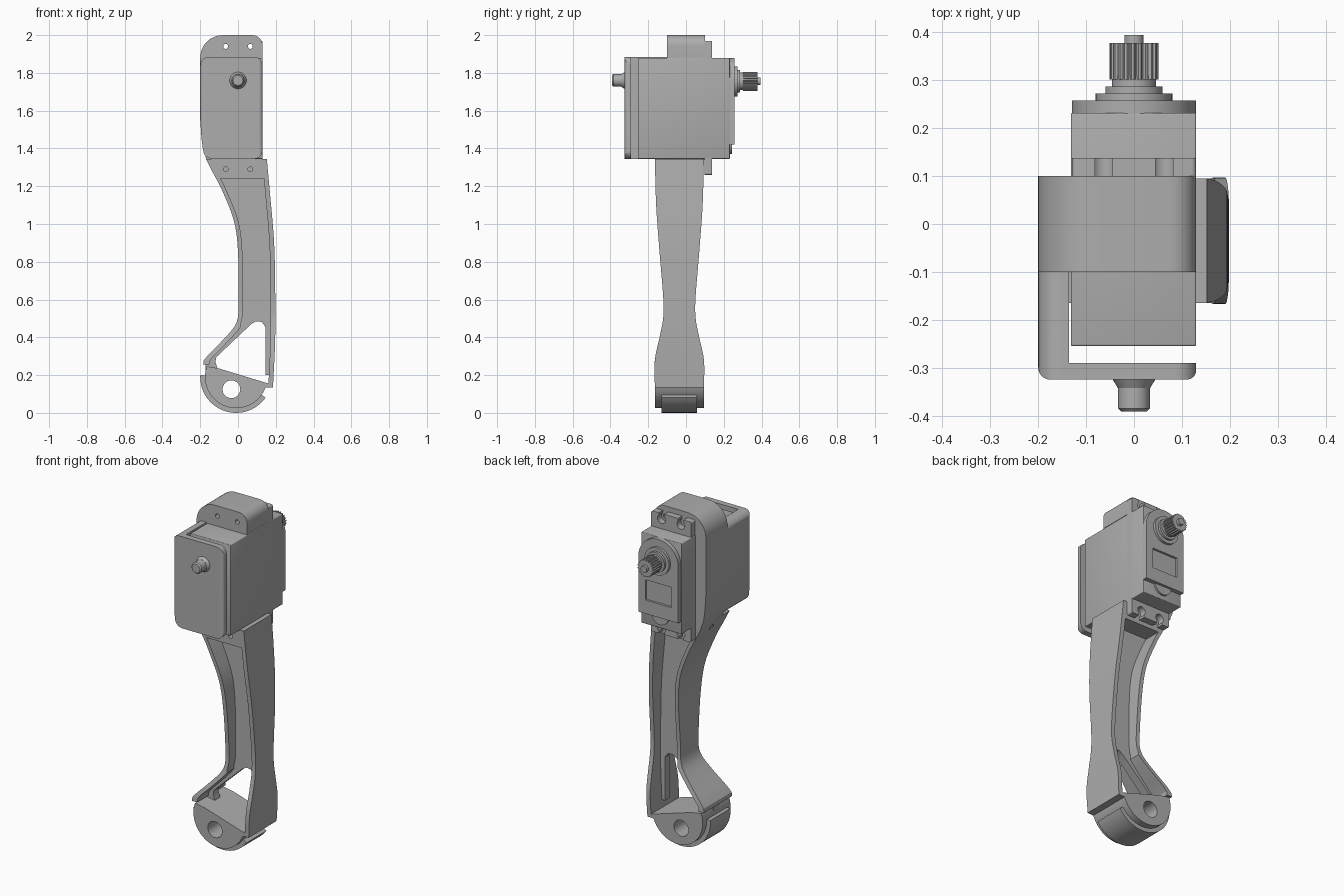
import bpy, bmesh, math
from mathutils import Vector

cube = bpy.data.objects.get("Cube")
if cube:
    bpy.data.objects.remove(cube, do_unlink=True)

grey = bpy.data.materials.new("plain grey")
grey.use_nodes = True
grey.diffuse_color = (0.42, 0.42, 0.42, 1)
grey.node_tree.nodes["Principled BSDF"].inputs["Base Color"].default_value = (0.42, 0.42, 0.42, 1)


def activate(ob):
    bpy.ops.object.select_all(action='DESELECT')
    ob.select_set(True)
    bpy.context.view_layer.objects.active = ob


def skin(name, rings, bevel=0):
    """Closed solid through a series of equal-length rings."""
    bm = bmesh.new()
    loops = [[bm.verts.new(p) for p in ring] for ring in rings]
    n = len(loops[0])
    for a, b in zip(loops, loops[1:]):
        for i in range(n):
            j = (i + 1) % n
            bm.faces.new((a[i], a[j], b[j], b[i]))
    bm.faces.new(loops[0])
    bm.faces.new(loops[-1])
    bmesh.ops.recalc_face_normals(bm, faces=bm.faces)
    mesh = bpy.data.meshes.new(name)
    bm.to_mesh(mesh)
    bm.free()
    ob = bpy.data.objects.new(name, mesh)
    bpy.context.collection.objects.link(ob)
    mesh.materials.append(grey)
    if bevel:
        mod = ob.modifiers.new("bevel", 'BEVEL')
        mod.width, mod.segments, mod.angle_limit = bevel, 3, math.radians(50)
        activate(ob)
        bpy.ops.object.modifier_apply(modifier="bevel")
    return ob


def prism(name, pts, y0, y1, bevel=0):
    return skin(name, [[(x, y, z) for x, z in pts] for y in (y0, y1)], bevel)


def arc(cx, cz, r, a0, a1, n=10):
    angles = [math.radians(a0 + (a1 - a0) * i / n) for i in range(n + 1)]
    return [(cx + r * math.cos(a), cz + r * math.sin(a)) for a in angles]


def disc(name, x, z, r, y0, y1, r1=None, n=40):
    rings = [[(px, y, pz) for px, pz in arc(x, z, rad, 0, 360, n)[:-1]]
             for y, rad in ((y0, r), (y1, r1 or r))]
    return skin(name, rings)


def rect(x0, x1, z0, z1):
    return [(x0, z0), (x1, z0), (x1, z1), (x0, z1)]


def rounded(x0, x1, z0, z1, r):
    return (arc(x1 - r, z1 - r, r, 0, 90) + arc(x0 + r, z1 - r, r, 90, 180)
            + arc(x0 + r, z0 + r, r, 180, 270) + arc(x1 - r, z0 + r, r, 270, 360))


def boolean(ob, cutter, op='DIFFERENCE'):
    mod = ob.modifiers.new("cut", 'BOOLEAN')
    mod.operation, mod.object, mod.solver = op, cutter, 'EXACT'
    activate(ob)
    bpy.ops.object.modifier_apply(modifier="cut")
    bpy.data.objects.remove(cutter, do_unlink=True)


def curve(table):
    """Smooth interpolation of (z, value) pairs given in rising z."""
    def slope(i):
        a, b = table[max(i - 1, 0)], table[min(i + 1, len(table) - 1)]
        return (b[1] - a[1]) / (b[0] - a[0])

    def f(z):
        i = max([k for k in range(len(table) - 1) if table[k][0] <= z] or [0])
        (za, va), (zb, vb) = table[i], table[i + 1]
        h = zb - za
        t = min(max((z - za) / h, 0), 1)
        return ((2*t**3 - 3*t*t + 1) * va + (t**3 - 2*t*t + t) * h * slope(i)
                + (3*t*t - 2*t**3) * vb + (t**3 - t*t) * h * slope(i + 1))
    return f


# Leg outline: outer edges in x and half depth in y, by height
left = curve([(.25, -.185), (.28, -.18), (.37, -.095), (.455, -.02), (.51, 0), (.6, .002),
              (.85, 0), (1.01, -.02), (1.18, -.085), (1.28, -.137), (1.35, -.172)])
right = curve([(.13, .185), (.4, .197), (.73, .196), (.92, .19), (1.155, .17), (1.35, .152)])
half = curve([(.13, .13), (.28, .13), (.4, .105), (.5, .086), (.6, .085), (.85, .105),
              (1.1, .123), (1.35, .13)])
MID = -0.035


def loft(name, z0, z1, x0, x1, depth, n=48):
    rings = []
    for i in range(n + 1):
        z = z0 + (z1 - z0) * i / n
        d = depth(z)
        rings.append([(x0(z), MID - d, z), (x1(z), MID - d, z),
                      (x1(z), MID + d, z), (x0(z), MID + d, z)])
    return skin(name, rings)


# Leg walls, web with triangular window, and top block
leg_left_wall = loft("leg_left_wall", .255, 1.345, left,
                     lambda z: left(z) + (.034 if z < .46 else .023), half)
loft("leg_right_wall", .135, 1.345, lambda z: right(z) - .025, right, half)
web = loft("leg_web", .2, 1.3, lambda z: left(max(z, .26)) + .012,
           lambda z: right(z) - .012, lambda z: .025)
window = [(.145, .13), (.145, .455), (.125, .482), (.095, .485), (.07, .47),
          (-.115, .295), (-.12, .27), (-.11, .24), (-.1, .17)]
boolean(web, prism("cutter", window, -.3, .3))
block = loft("leg_top_block", 1.24, 1.345, lambda z: left(z) + .005, lambda z: right(z) - .005, half, 8)

# Foot with axle hole and raised sole strip
foot = prism("foot", arc(-.01, .19, .165, 160, 340, 40) + [(.17, .135), (.172, .152), (-.1, .235)],
             MID - .13, MID + .13)
boolean(foot, disc("cutter", -.035, .125, .047, -.4, .4))
prism("sole_strip", arc(-.01, .19, .19, 177, 325, 40) + arc(-.01, .19, .163, 325, 177, 40), -.13, .057)

# Spine beside the motor, arching into a cap above it
spine = prism("spine_and_cap",
              [(-.168, 1.34), (-.19, 1.43), (-.2, 1.55)] + arc(-.08, 1.88, .12, 180, 90, 12)
              + arc(.075, 1.945, .055, 90, 0, 8) + [(.13, 1.88), (-.132, 1.88), (-.132, 1.34)], -.1, .1)
for x in (-.065, .065):
    boolean(spine, disc("cutter", x, 1.94, .013, -.4, .4, n=16))
    boolean(block, disc("cutter", x, 1.29, .013, -.4, .4, n=16))

# Cover: L-shaped plan trimmed to a rounded front outline
plan = ([(-.2, .1)] + arc(-.175, -.3, .025, 180, 270, 6) + arc(.11, -.305, .02, 270, 360, 6)
        + [(.13, -.29), (-.136, -.29), (-.136, .1)])
cover = skin("side_and_front_cover", [[(x, y, z) for x, y in plan] for z in (1.3, 1.95)])
outline = (arc(.085, 1.84, .045, 0, 90) + arc(-.155, 1.84, .045, 90, 180)
           + [(-.2, 1.55), (-.193, 1.45)] + arc(-.135, 1.395, .05, 190, 270)
           + arc(.085, 1.39, .045, 270, 360))
boolean(cover, prism("cutter", outline, -.5, .5), 'INTERSECT')
disc("pivot_flare", 0, 1.76, .045, -.324, -.342, .034)
disc("pivot_pin", 0, 1.76, .033, -.34, -.385)
disc("pivot_pin_tip", 0, 1.76, .033, -.385, -.392, .026)

# Motor body
prism("motor_body", rect(-.132, .13, 1.345, 1.88), -.255, .232, .004)
face = prism("motor_face", arc(0, 1.75, .13, 0, 180, 32) + [(-.13, 1.42), (.13, 1.42)], .23, .258)
boolean(face, prism("cutter", rect(-.085, .085, 1.5, 1.62), .245, .3))
disc("motor_face_lug", 0, 1.425, .055, .22, .243)

# Mounting flange with open screw slots
flange = prism("motor_flange", rounded(-.13, .13, 1.26, 1.97, .01), .098, .138)
for x in (-.063, .063):
    for z, end in ((1.937, 2.1), (1.293, 1.1)):
        boolean(flange, disc("cutter", x, z, .026, 0, .3, n=24))
        boolean(flange, prism("cutter", rect(x - .018, x + .018, min(z, end), max(z, end)), 0, .3))

# Stepped collar and toothed output shaft
Z = 1.755
for name, r, y0, y1 in (("collar_wide", .08, .25, .273), ("collar_narrow", .06, .27, .287),
                        ("shaft_neck", .046, .28, .31), ("shaft_tip", .02, .37, .395)):
    disc(name, 0, Z, r, y0, y1)
teeth = []
for i in range(21):
    for k, r in ((0, .045), (.25, .051), (.6, .051), (.85, .045)):
        a = math.tau * (i + k) / 21
        teeth.append((r * math.cos(a), Z + r * math.sin(a)))
prism("shaft_teeth", teeth, .302, .378)

# Cable hole low on the spine side
cable = skin("cutter", [[(x, MID + p, q) for p, q in arc(0, 1.29, .016, 0, 360, 16)[:-1]]
                        for x in (-.3, -.119)])
boolean(leg_left_wall, cable)

for ob in bpy.context.scene.objects:
    if ob.type == 'MESH' and grey.name in ob.data.materials:
        activate(ob)
        bpy.ops.object.shade_smooth_by_angle(angle=math.radians(30))
